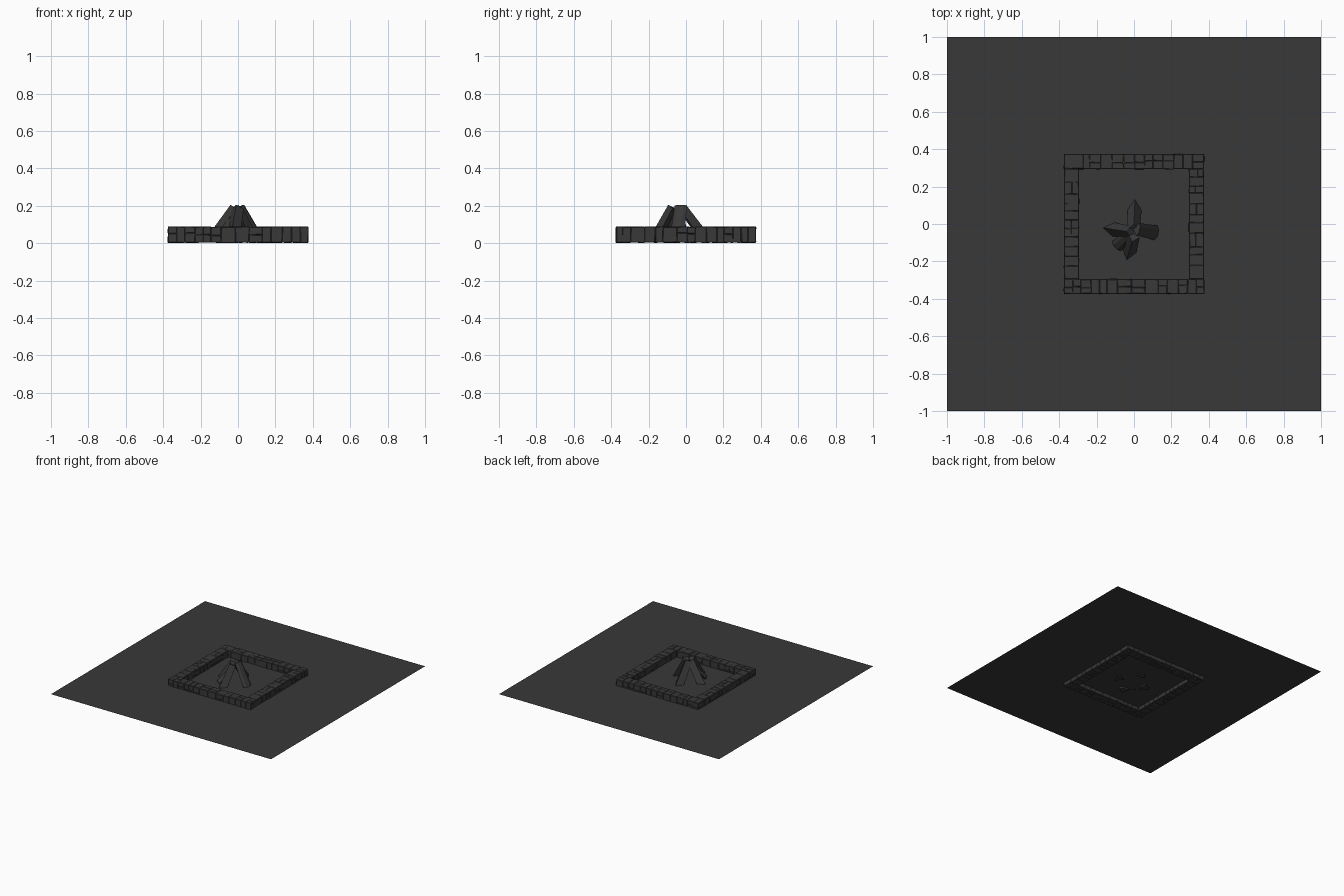
import bpy, bmesh, random
from mathutils import Vector

if "Cube" in bpy.data.objects:
    bpy.data.objects.remove(bpy.data.objects["Cube"])

random.seed(4)
OUT, INN = 0.374, 0.294      # stone border outer / inner half width
Z0, Z1 = 0.003, 0.088        # stone bottom / top
GROUND = 0.035

mat = bpy.data.materials.new("charcoal")
mat.diffuse_color = (0.04, 0.04, 0.04, 1)
mat.use_nodes = True
mat.node_tree.nodes["Principled BSDF"].inputs["Base Color"].default_value = mat.diffuse_color


def finish(bm, name):
    bmesh.ops.recalc_face_normals(bm, faces=bm.faces)
    me = bpy.data.meshes.new(name)
    bm.to_mesh(me)
    bm.free()
    ob = bpy.data.objects.new(name, me)
    ob.data.materials.append(mat)
    bpy.context.collection.objects.link(ob)
    return ob


def square(bm, half):
    return [bm.verts.new((half * x, half * y, GROUND)) for x, y in ((-1, -1), (1, -1), (1, 1), (-1, 1))]


def cuts(a, b, lo, hi):
    """Random joints between a and b."""
    n = round((b - a) / ((lo + hi) / 2))
    w = [random.uniform(lo, hi) for _ in range(n)]
    pts, k = [a], (b - a) / sum(w)
    for v in w:
        pts.append(pts[-1] + v * k)
    return list(zip(pts, pts[1:]))


def stone(bm, x, y, z):
    """One chamfered, slightly uneven block, touching its neighbours."""
    b = bmesh.new()
    bmesh.ops.create_cube(b, size=1)
    for v in b.verts:
        for i, (lo, hi) in enumerate((x, y, z)):
            inset = random.uniform(-0.002, 0.002)
            v.co[i] = hi - inset if v.co[i] > 0 else lo + inset
    bmesh.ops.bevel(b, geom=b.edges[:], offset=0.003, segments=1, affect='EDGES')
    me = bpy.data.meshes.new("tmp")
    b.to_mesh(me)
    b.free()
    bm.from_mesh(me)
    bpy.data.meshes.remove(me)


def wall(name, length, across, along_x):
    bm = bmesh.new()
    for run in cuts(-length, length, 0.035, 0.075):
        lo, hi = across
        mid = lo + (hi - lo) * random.uniform(0.4, 0.6)
        rows = [across] if random.random() < 0.55 else [(lo, mid + .001), (mid - .001, hi)]
        for row in rows:
            zm = random.uniform(0.04, 0.055)
            layers = [(Z0, Z1)] if random.random() < 0.75 else [(Z0, zm), (zm, Z1)]
            for layer in layers:
                r = (run[0] - 0.001, run[1] + 0.001)
                stone(bm, *((r, row) if along_x else (row, r)), layer)
    return finish(bm, name)


def log(name, base, top, bark_out, half=0.04, depth=0.06, sink=True):
    """Split wedge leaning inward; base and top lie on its outer line."""
    base, top = Vector(base), Vector(top)
    axis = (top - base).normalized()
    side = axis.cross(Vector((0, 0, 1))).normalized()
    out = side.cross(axis).normalized()
    if bark_out:
        sec = [(-half, -.012), (-half * .45, 0), (half * .45, 0), (half, -.012), (0, -depth)]
    else:
        sec = [(0, 0), (half, -depth * .8), (half * .4, -depth), (-half * .4, -depth), (-half, -depth * .8)]
    bm = bmesh.new()
    rings = []
    for p, s in ((base - axis * 0.05 if sink else base, 1), (top, 0.8)):
        rings.append([bm.verts.new(p + side * u * s + out * v * s) for u, v in sec])
    for i in range(5):
        j = (i + 1) % 5
        bm.faces.new((rings[0][i], rings[0][j], rings[1][j], rings[1][i]))
    bm.faces.new(rings[0])
    bm.faces.new(rings[1])
    # trim whatever sinks below the ground
    cut = bmesh.ops.bisect_plane(bm, geom=bm.verts[:] + bm.edges[:] + bm.faces[:],
                                 plane_co=(0, 0, GROUND - 0.01), plane_no=(0, 0, -1), clear_outer=True)
    edges = [e for e in cut['geom_cut'] if isinstance(e, bmesh.types.BMEdge)]
    if edges:
        bmesh.ops.contextual_create(bm, geom=edges)
    return finish(bm, name)


# ground around the border
bm = bmesh.new()
a, b = square(bm, 1.0), square(bm, 0.365)
for i in range(4):
    j = (i + 1) % 4
    bm.faces.new((a[i], a[j], b[j], b[i]))
finish(bm, "ground")

# floor inside the pit
bm = bmesh.new()
bm.faces.new(square(bm, 0.305))
finish(bm, "pit_floor")

# stone border
wall("front_stones", OUT, (-OUT, -INN), True)
wall("back_stones", OUT, (INN, OUT), True)
wall("left_stones", INN, (-OUT, -INN), False)
wall("right_stones", INN, (INN, OUT), False)

# leaning firewood
log("back_log", (0.005, 0.135, 0.03), (0, 0.0, 0.205), False)
log("left_log", (-0.168, -0.02, 0.03), (-0.04, -0.04, 0.205), False)
log("front_log", (-0.04, -0.195, 0.03), (-0.01, -0.095, 0.205), False)
log("right_log", (0.132, -0.05, 0.03), (0.03, -0.03, 0.205), True, 0.042)
log("short_log", (-0.1, -0.125, 0.05), (-0.025, -0.055, 0.16), True, 0.034, 0.04, False)
